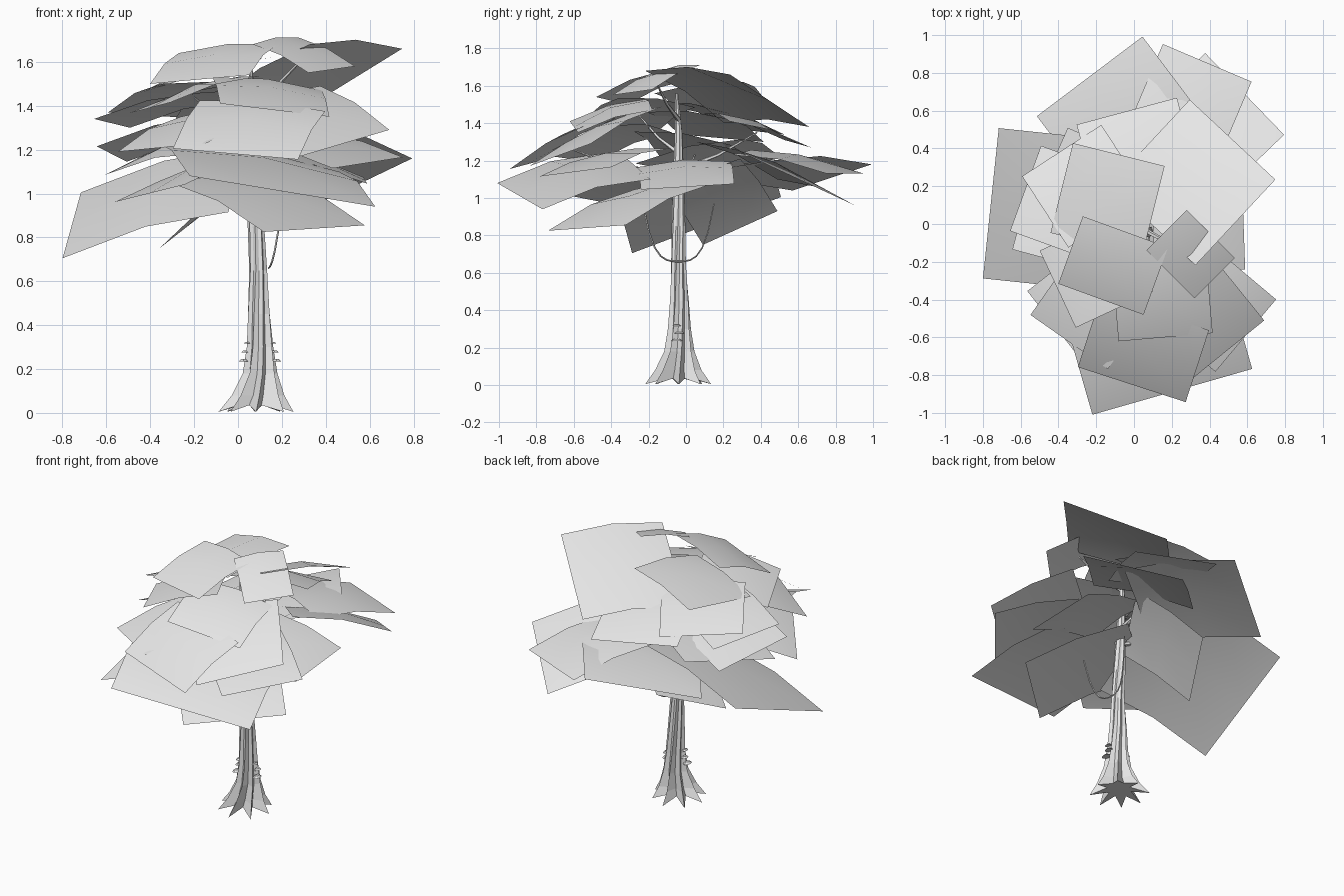
import bpy
import bmesh
from math import sin, cos, pi, radians
from mathutils import Vector

# Remove the default object
default_object = bpy.data.objects.get("Cube")
if default_object:
    bpy.data.objects.remove(default_object, do_unlink=True)

# Single flat colour
GREY = (0.8, 0.8, 0.8, 1.0)
pale_grey = bpy.data.materials.new("pale_grey")
pale_grey.use_nodes = True
pale_grey.diffuse_color = GREY
pale_grey.node_tree.nodes["Principled BSDF"].inputs["Base Color"].default_value = GREY


def finish_mesh(name, bm, sheet=False):
    """Turn a bmesh into a named, coloured object; sheets are smooth."""
    if not sheet:
        bmesh.ops.recalc_face_normals(bm, faces=bm.faces)
    for face in bm.faces:
        face.smooth = sheet
    mesh = bpy.data.meshes.new(name)
    bm.to_mesh(mesh)
    bm.free()
    mesh.materials.append(pale_grey)
    part = bpy.data.objects.new(name, mesh)
    bpy.context.collection.objects.link(part)
    return part


def skin_rings(bm, rings):
    """Bridge consecutive closed rings of points and cap both ends."""
    loops = [[bm.verts.new(point) for point in ring] for ring in rings]
    count = len(loops[0])
    for lower, upper in zip(loops, loops[1:]):
        for i in range(count):
            j = (i + 1) % count
            bm.faces.new((lower[i], lower[j], upper[j], upper[i]))
    bm.faces.new(list(reversed(loops[0])))
    bm.faces.new(loops[-1])


def tapered_tube(name, path, start_radius, end_radius, sides=5):
    """Low-poly tube following a path of points."""
    points = [Vector(p) for p in path]
    rings = []
    for i, point in enumerate(points):
        ahead = points[min(i + 1, len(points) - 1)]
        behind = points[max(i - 1, 0)]
        frame = (ahead - behind).to_track_quat("Z", "Y")
        blend = i / (len(points) - 1)
        radius = start_radius + (end_radius - start_radius) * blend
        rings.append([point + frame @ Vector((radius * cos(2 * pi * k / sides),
                                              radius * sin(2 * pi * k / sides), 0))
                      for k in range(sides)])
    bm = bmesh.new()
    skin_rings(bm, rings)
    return finish_mesh(name, bm)


def foliage_card(name, x, y, z, yaw, width, depth, drop, roll):
    """Sheet with straight outer edge and raised middle, falling along yaw."""
    bm = bmesh.new()
    outward = Vector((cos(radians(yaw)), sin(radians(yaw)), 0))
    sideways = Vector((-outward.y, outward.x, 0))
    bend = 0.05 * (width + depth)
    grid = []
    for u in (-0.5, 0, 0.5):
        row = []
        for v in (-0.5, 0, 0.5):
            point = Vector((x, y, z)) + outward * depth * u + sideways * width * v
            point.z += roll * v - drop * u
            if u <= 0:
                point.z += bend * 0.5 * ((u == 0) + (v == 0))
            row.append(bm.verts.new(point))
        grid.append(row)
    for i in range(2):
        for j in range(2):
            bm.faces.new((grid[i][j], grid[i + 1][j],
                          grid[i + 1][j + 1], grid[i][j + 1]))
    return finish_mesh(name, bm, sheet=True)


# Fluted trunk: height, centre x, centre y, radius, flute depth
trunk_profile = [
    (0.02, 0.08, -0.04, 0.125, 0.38), (0.08, 0.09, -0.04, 0.092, 0.32),
    (0.18, 0.1, -0.035, 0.066, 0.22), (0.3, 0.1, -0.035, 0.053, 0.18),
    (0.45, 0.095, -0.035, 0.046, 0.15), (0.65, 0.092, -0.04, 0.037, 0.12),
    (0.85, 0.082, -0.04, 0.034, 0.1), (1.1, 0.07, -0.04, 0.028, 0.08),
    (1.35, 0.06, -0.04, 0.02, 0.05), (1.56, 0.06, -0.05, 0.008, 0),
]
FLUTES = 8
trunk_rings = []
for height, cx, cy, radius, flute in trunk_profile:
    ring = []
    for k in range(FLUTES * 2):
        angle = pi * k / FLUTES + height * 0.8
        wobble = 0.2 * sin(k * 2.3) * flute
        reach = radius * (1 + (flute if k % 2 == 0 else -flute) + wobble)
        foot = 0.015 * (1 if k % 2 else -1) if height < 0.05 else 0
        ring.append((cx + reach * cos(angle), cy + reach * sin(angle), height + foot))
    trunk_rings.append(ring)
trunk_bm = bmesh.new()
skin_rings(trunk_bm, trunk_rings)
finish_mesh("trunk", trunk_bm)

# Lower foliage: x, y, z, yaw, width, depth, drop, roll
lower_cards = [
    (-.38, .07, .96, 174, .8, .76, .21, -.3),
    (-.07, .19, .98, 150, .46, .4, .28, -.18),
    (-.03, .51, 1.12, 127, .7, .68, .02, -.14),
    (.28, .6, 1.18, 67, .51, .55, .1, 0),
    (.37, .48, 1.13, 44, .6, .6, .14, -.2),
    (.34, 0, 1.12, 2, .5, .48, .12, .03),
    (.4, -.43, 1.19, -40, .5, .5, .1, .05),
    (.14, -.3, .95, -48, .62, .62, .22, .03),
    (.12, -.6, 1.09, -74, .88, .6, .16, -.14),
    (-.2, -.4, 1.07, -142, .52, .52, .14, .08),
    (-.25, .12, 1.2, 156, .63, .5, .1, -.13),
]
# Upper foliage, same columns
upper_cards = [
    (.05, -.66, 1.29, -108, .6, .4, .22, -.05),
    (.33, -.48, 1.33, -51, .52, .5, .2, .12),
    (-.2, -.42, 1.29, -125, .5, .5, .16, .04),
    (-.31, .05, 1.25, 165, .53, .55, .14, .07),
    (-.33, .1, 1.38, 160, .48, .52, .12, .04),
    (-.26, .2, 1.42, 123, .5, .45, .13, .03),
    (.02, .38, 1.36, 105, .55, .45, .14, .04),
    (.31, .22, 1.53, 47, .62, .62, .02, -.28),
    (.15, -.4, 1.44, -85, .5, .4, .12, -.06),
    (-.2, -.25, 1.45, -155, .45, .45, .12, .05),
    (-.14, .13, 1.54, 166, .49, .5, .1, -.06),
    (-.11, -.22, 1.59, -110, .48, .38, .14, .04),
    (.3, -.16, 1.63, -45, .3, .36, .13, .03),
]
for tier, cards in (("lower", lower_cards), ("upper", upper_cards)):
    for number, card in enumerate(cards, 1):
        foliage_card(f"{tier}_foliage_{number}", *card)

# Branches reach from the trunk toward some upper sheets
for number, card in enumerate(upper_cards[::3], 1):
    tip = Vector((card[0], card[1], card[2] - 0.01))
    root = Vector((0.07, -0.04, tip.z - 0.2))
    bend_point = root.lerp(tip, 0.5) - Vector((0, 0, 0.02))
    tapered_tube(f"branch_{number}", (root, bend_point, tip), 0.014, 0.004)

# Hanging vine sagging past the trunk
vine_path = []
for step in range(13):
    t = step / 6 - 1
    vine_path.append((0.14 + 0.06 * t * t, -0.04 + 0.19 * t, 0.66 + 0.26 * t ** 4 + 0.05 * t * t))
tapered_tube("hanging_vine", vine_path, 0.005, 0.004, 4)


def shelf_fungus(name, location, size):
    """Small flattened cone growing from the bark."""
    bm = bmesh.new()
    bmesh.ops.create_cone(bm, cap_ends=True, segments=8, radius1=size,
                          radius2=size * 0.5, depth=size * 0.4)
    for vert in bm.verts:
        vert.co = Vector((vert.co.x * 0.8, vert.co.y * 1.2, vert.co.z)) + Vector(location)
    return finish_mesh(name, bm)


# Bracket fungi on both sides of the trunk
for side, label in ((-1, "right"), (1, "left")):
    for step in range(3):
        shelf_fungus(f"{label}_fungus_{step + 1}",
                     (0.1 + side * (0.075 - 0.008 * step),
                      -0.05 + 0.015 * (step % 2), 0.24 + 0.04 * step),
                     0.028 - 0.004 * step)
